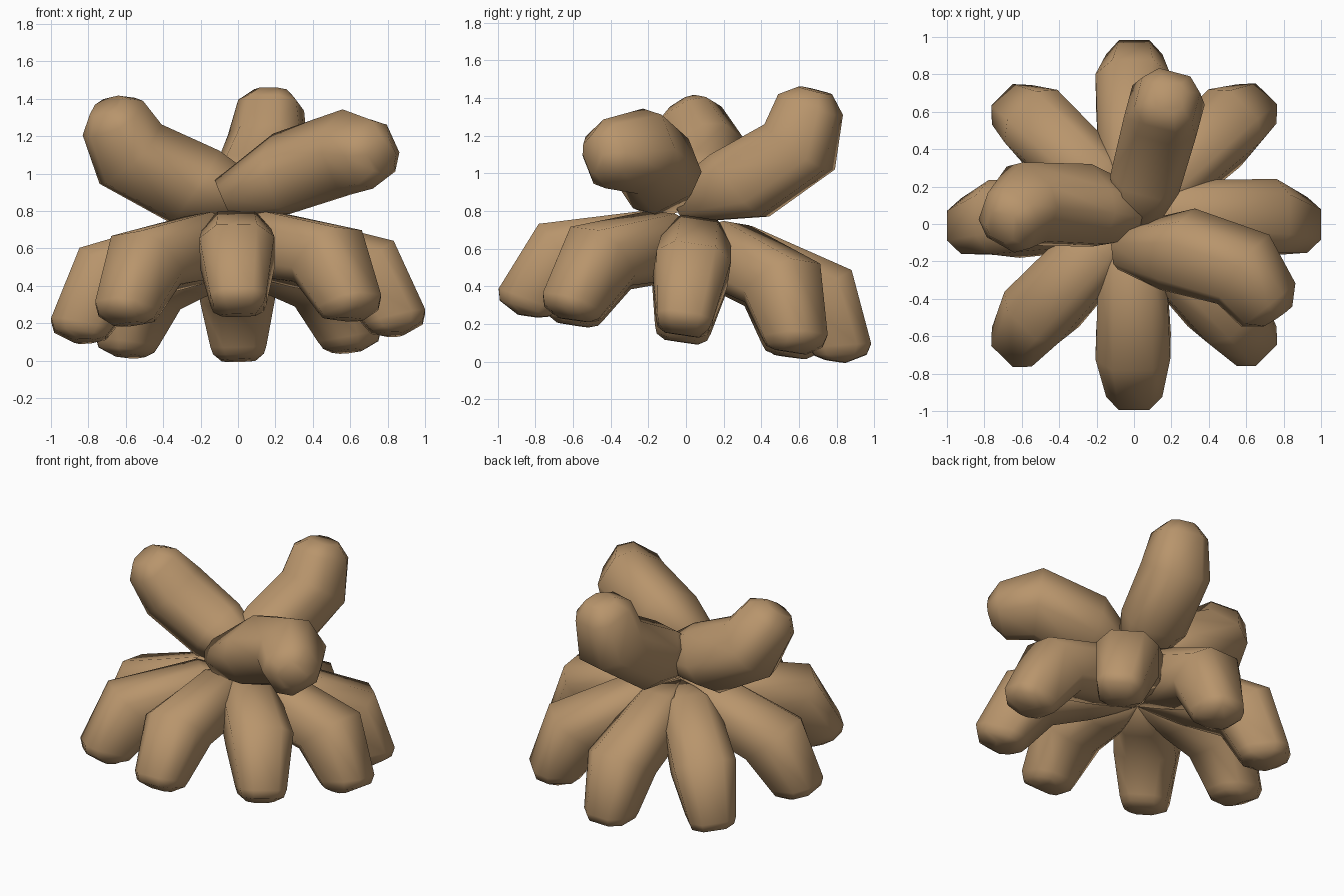
import bpy, bmesh, math
from mathutils import Matrix, Vector

if "Cube" in bpy.data.objects:
    bpy.data.objects.remove(bpy.data.objects["Cube"], do_unlink=True)

# Single flat colour
tan = bpy.data.materials.new("tan_brown")
tan.use_nodes = True
colour = (0.48, 0.30, 0.15, 1)
tan.diffuse_color = colour
tan.node_tree.nodes["Principled BSDF"].inputs["Base Color"].default_value = colour

SIDES = 8


def boxy(value):
    """Push an octagon's corners outwards into a rounded box."""
    return math.copysign(abs(value) ** 0.7, value) / 0.946


def finger(name, profile, matrix):
    """Loft rings given as (outer point, inner point, half width)."""
    bm = bmesh.new()
    rings = []
    for outer, inner, half_width in profile:
        outer, inner = Vector(outer), Vector(inner)
        mid, half = (outer + inner) / 2, (outer - inner) / 2
        ring = []
        for i in range(SIDES):
            angle = math.tau * (i + 0.5) / SIDES
            p = mid + half * boxy(math.cos(angle))
            side = half_width * boxy(math.sin(angle))
            ring.append(bm.verts.new(matrix @ Vector((p.x, side, p.y))))
        rings.append(ring)
    for a, b in zip(rings, rings[1:]):
        for i in range(SIDES):
            j = (i + 1) % SIDES
            bm.faces.new((a[i], a[j], b[j], b[i]))
    bm.faces.new(rings[0])
    bm.faces.new(rings[-1])
    bmesh.ops.recalc_face_normals(bm, faces=bm.faces)
    for face in bm.faces:
        face.smooth = True
    mesh = bpy.data.meshes.new(name)
    bm.to_mesh(mesh)
    bm.free()
    mesh.materials.append(tan)
    obj = bpy.data.objects.new(name, mesh)
    bpy.context.collection.objects.link(obj)
    return obj


# Lower fingers: eight around the centre, drooping, the whole ring tilted
droop = [
    ((0.00, 0.71), (0.00, 0.47), 0.04),
    ((0.28, 0.765), (0.30, 0.40), 0.18),
    ((0.84, 0.61), (0.54, 0.35), 0.20),
    ((1.00, 0.24), (0.68, 0.17), 0.15),
    ((0.985, 0.18), (0.71, 0.135), 0.135),
    ((0.88, 0.12), (0.77, 0.12), 0.09),
]
pivot = Matrix.Translation((0, 0, 0.28))
tilt = (pivot @ Matrix.Rotation(math.radians(-8.4), 4, 'X')
        @ Matrix.Rotation(math.radians(-1.3), 4, 'Y') @ pivot.inverted())
for k in range(8):
    turn = Matrix.Rotation(math.radians(45 * k), 4, 'Z')
    finger(f"lower_finger_{k + 1}", droop, tilt @ turn)

# Upper fingers: one shared upward-curving shape, heights from its base
rise = [
    ((0.00, -0.08), (-0.06, 0.12), 0.10),
    ((0.43, -0.05), (0.16, 0.28), 0.19),
    ((0.79, 0.20), (0.46, 0.44), 0.20),
    ((0.84, 0.49), (0.53, 0.60), 0.16),
    ((0.79, 0.60), (0.63, 0.64), 0.09),
]


def swing(base, azimuth, roll):
    return (Matrix.Translation(base)
            @ Matrix.Rotation(math.radians(azimuth), 4, 'Z')
            @ Matrix.Rotation(math.radians(roll), 4, 'X'))


finger("upper_finger_back", rise, swing((0, 0, 0.82), 75, 0))
finger("upper_finger_right", rise, swing((0.07, 0.06, 0.83), 161, -31))

# The left one lies on its side, curling forwards
along = Vector((0.85, 0.24, 0.48)).normalized()
curl = Vector((0.36, -0.90, -0.19))
curl = (curl - along * curl.dot(along)).normalized()
frame = Matrix((along, curl.cross(along), curl)).transposed().to_4x4()
finger("upper_finger_left", rise,
       Matrix.Translation((-0.06, -0.10, 0.88)) @ frame)
